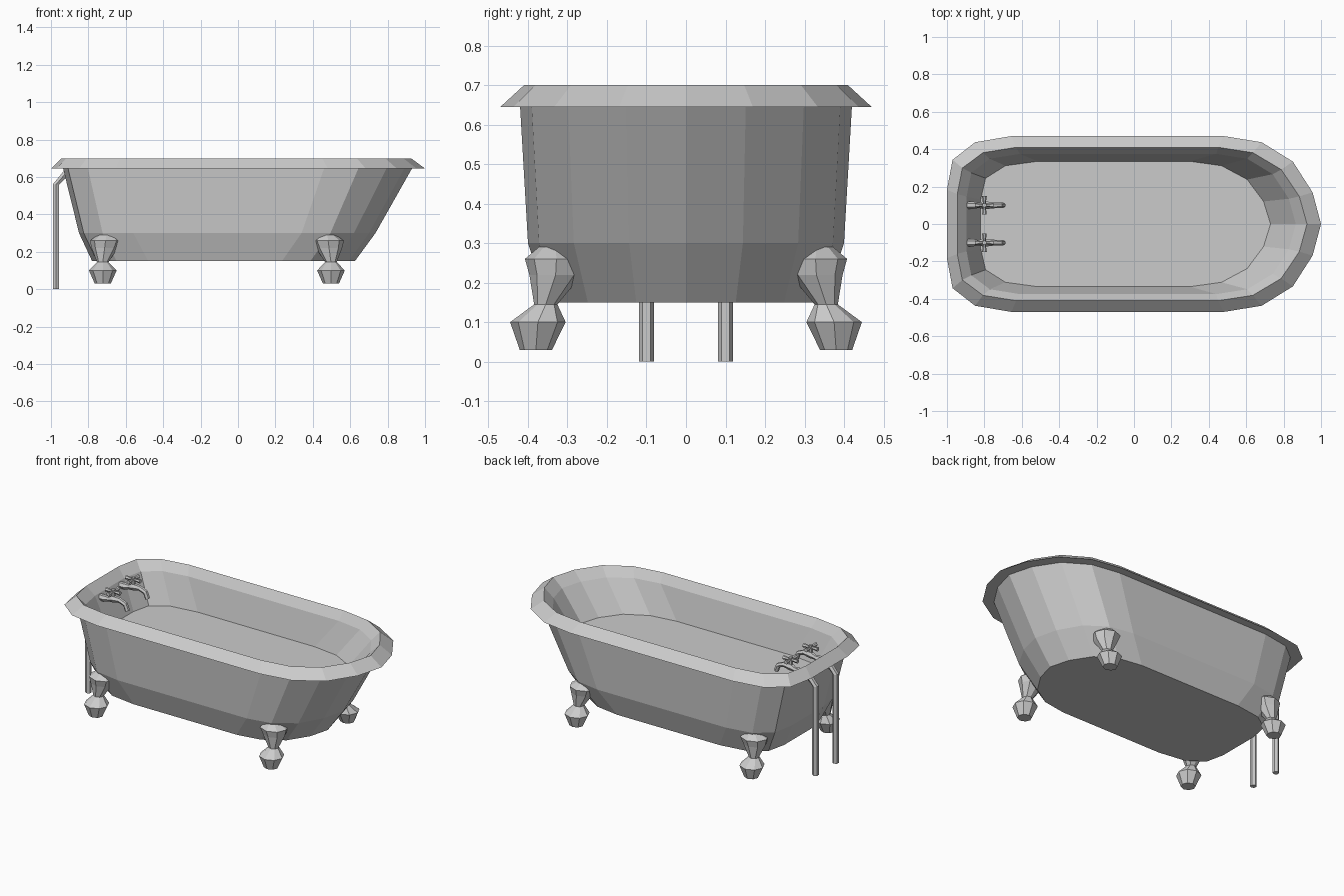
import bpy, bmesh, math
from mathutils import Vector

if "Cube" in bpy.data.objects:
    bpy.data.objects.remove(bpy.data.objects["Cube"])


def loft(name, ring_groups):
    """Skin each list of point rings into a closed shell, all in one object."""
    bm = bmesh.new()
    for rings in ring_groups:
        vs = [[bm.verts.new(p) for p in r] for r in rings]
        for a, b in zip(vs, vs[1:]):
            n = len(a)
            for i in range(n):
                bm.faces.new((a[i], a[(i + 1) % n], b[(i + 1) % n], b[i]))
        bm.faces.new(vs[0])
        bm.faces.new(vs[-1])
    bmesh.ops.recalc_face_normals(bm, faces=bm.faces)
    me = bpy.data.meshes.new(name)
    bm.to_mesh(me)
    bm.free()
    ob = bpy.data.objects.new(name, me)
    bpy.context.collection.objects.link(ob)
    return ob


# Tub outline: rounded caps at both ends, blunter on the tap end
LEFT = [(1, .39), (.913, .73), (.565, .93), (0, 1)]
RIGHT = [(0, 1), (.39, .93), (.71, .71), (.913, .36), (1, 0)]


def outline(z, x_left, s_left, s_right, x_right, w):
    half = [(s_left + u * (x_left - s_left), v * w) for u, v in LEFT]
    half += [(s_right + u * (x_right - s_right), v * w) for u, v in RIGHT]
    pts = half + [(x, -y) for x, y in reversed(half[:-1])]
    return [(x, y, z) for x, y in pts]


# Tub: outer wall from the bottom up, rolled rim, inner wall down to the floor
loft("tub", [[outline(*p) for p in (
    (.15, -.78, -.48, .235, .625, .35),
    (.30, -.85, -.56, .34, .735, .40),
    (.645, -.935, -.63, .46, .93, .42),
    (.645, -1, -.655, .48, 1, .47),
    (.70, -.945, -.63, .45, .925, .41),
    (.645, -.895, -.61, .44, .865, .375),
    (.46, -.82, -.515, .30, .73, .335))]])


# Claw legs: (z, inward x shift, y, radius)
LEG = [(.03, 0, .38, .043), (.10, 0, .375, .074), (.145, 0, .355, .031),
       (.22, -.01, .33, .07), (.26, -.015, .328, .084), (.29, -.02, .33, .045)]


def leg(name, x0, side, lean):
    rings = []
    for z, dx, y, r in LEG:
        rings.append([(x0 + lean * dx + r * math.cos(a * math.tau / 8),
                       side * (y + r * .95 * math.sin(a * math.tau / 8)), z)
                      for a in range(8)])
    loft(name, [rings])


for side, tag in ((-1, "front"), (1, "back")):
    leg(tag + "_right_leg", .497, side, 1)
    leg(tag + "_left_leg", -.723, side, -1)


def tube(path, sides=6):
    """Rings along a path of (x, y, z, radius)."""
    pts = [Vector(p[:3]) for p in path]
    rings = []
    for i, p in enumerate(pts):
        t = (pts[min(i + 1, len(pts) - 1)] - pts[max(i - 1, 0)]).normalized()
        ref = Vector((1, 0, 0)) if abs(t.y) > .9 else Vector((0, 1, 0))
        u = (ref - t * ref.dot(t)).normalized()
        w = t.cross(u)
        r = path[i][3]
        rings.append([p + r * (u * math.cos(k * math.tau / sides)
                               + w * math.sin(k * math.tau / sides))
                      for k in range(sides)])
    return rings


for y, tag in ((-.1, "front"), (.1, "back")):
    # Supply pipe rising outside the tub and bending through the wall
    loft(tag + "_pipe", [tube([(-.973, y, 0, .019), (-.973, y, .56, .019),
                               (-.925, y, .615, .019), (-.89, y, .62, .019)])])
    # Tap: curved spout, stem and cross handle
    spout = tube([(-.90, y, .622, .02), (-.86, y, .622, .02), (-.83, y, .625, .014),
                  (-.80, y, .635, .022), (-.755, y, .637, .016),
                  (-.715, y, .622, .015), (-.70, y, .585, .015)])
    stem = tube([(-.8, y, .63, .012), (-.8, y, .695, .012)])
    bar_y = tube([(-.8, y - .05, .68, .013), (-.8, y, .68, .006), (-.8, y + .05, .68, .013)])
    bar_x = tube([(-.85, y, .68, .013), (-.8, y, .68, .006), (-.75, y, .68, .013)])
    loft(tag + "_tap", [spout, stem, bar_y, bar_x])
